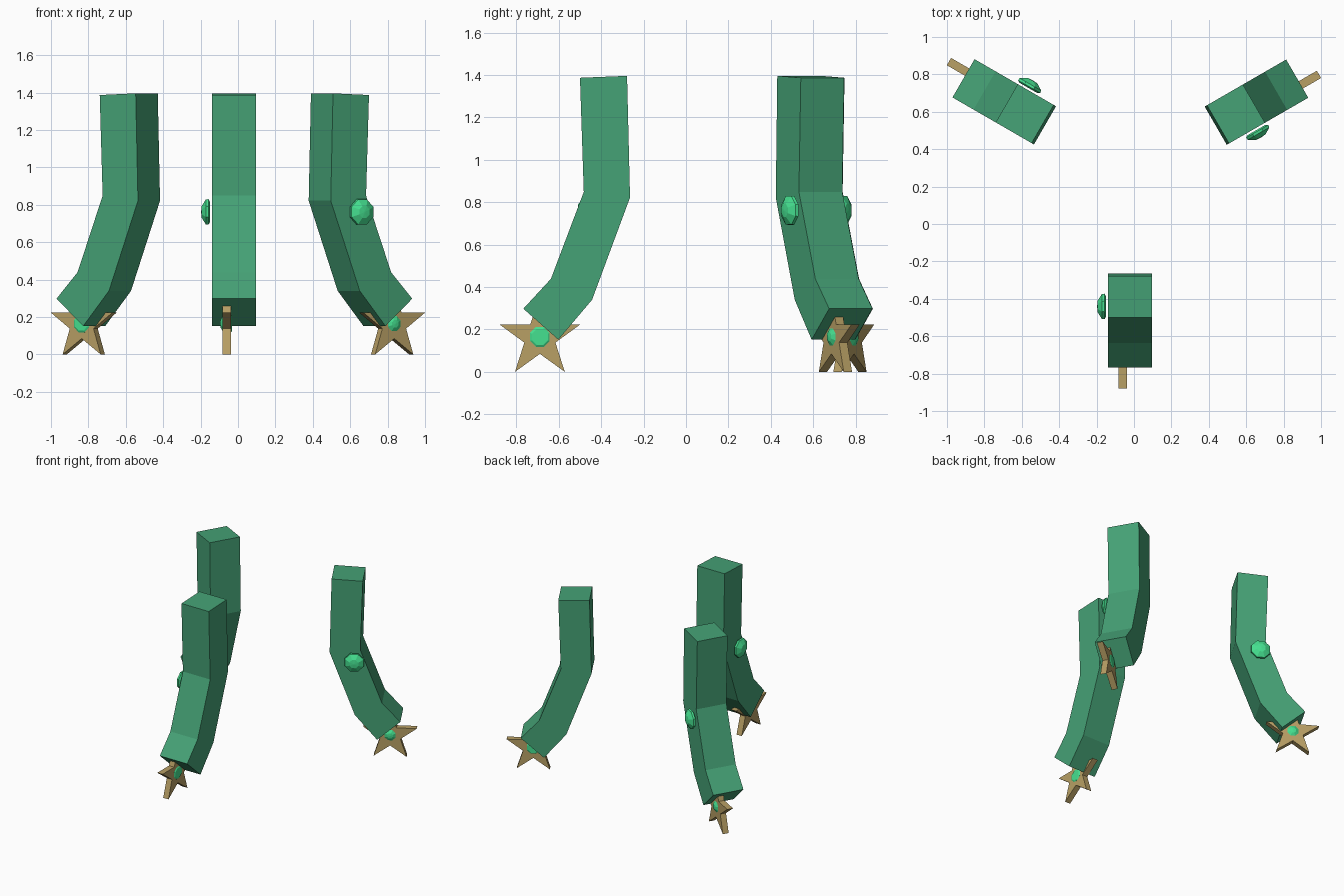
import bpy, bmesh
from math import sin, cos, pi, radians
from mathutils import Matrix, Vector

if "Cube" in bpy.data.objects:
    bpy.data.objects.remove(bpy.data.objects["Cube"])


def material(name, rgb):
    m = bpy.data.materials.new(name)
    m.diffuse_color = (*rgb, 1)
    m.use_nodes = True
    m.node_tree.nodes["Principled BSDF"].inputs["Base Color"].default_value = m.diffuse_color
    return m


LEG = material("leg_green", (0.06, 0.36, 0.18))
GEM = material("gem_green", (0.06, 0.75, 0.28))
GOLD = material("gold", (0.48, 0.35, 0.13))
HUB = Vector((-0.02, 0.263, 0))  # centre the three legs turn around


def loft(name, rings, mat, turn):
    """Skin closed rings of points, cap both ends, turn about the hub."""
    bm = bmesh.new()
    vs = [[bm.verts.new(p) for p in ring] for ring in rings]
    n = len(vs[0])
    for a, b in zip(vs, vs[1:]):
        for i in range(n):
            j = (i + 1) % n
            bm.faces.new((a[i], a[j], b[j], b[i]))
    bm.faces.new(vs[0][::-1])
    bm.faces.new(vs[-1])
    bmesh.ops.recalc_face_normals(bm, faces=bm.faces)
    rot = Matrix.Translation(HUB) @ Matrix.Rotation(turn, 4, 'Z') @ Matrix.Translation(-HUB)
    bm.transform(rot)
    me = bpy.data.meshes.new(name)
    bm.to_mesh(me)
    bm.free()
    me.materials.append(mat)
    ob = bpy.data.objects.new(name, me)
    bpy.context.collection.objects.link(ob)


def gem(name, x, y, z, s, turn):
    # eight-sided stud: flat back, wide girdle, small faceted tip facing -x
    prof = [(0.0, 0.06), (-0.008, 0.074), (-0.022, 0.072), (-0.044, 0.034), (-0.047, 0.004)]
    rings = [[(x + d * s, y + r * s * cos((k + .5) * pi / 4), z + r * s * sin((k + .5) * pi / 4))
              for k in range(8)] for d, r in prof]
    loft(name, rings, GEM, turn)


# bent leg cross-sections: (outer y, z), (inner y, z)
SECTIONS = [((-0.50, 1.387), (-0.278, 1.396)),
            ((-0.482, 0.849), (-0.264, 0.822)),
            ((-0.637, 0.439), (-0.443, 0.34)),
            ((-0.767, 0.298), (-0.602, 0.152))]
X0, X1 = -0.139, 0.097

for label, deg in (("front", 0), ("right", 120), ("left", -120)):
    t = radians(deg)
    # leg
    loft(label + "_leg",
         [[(X0, *o), (X1, *o), (X1, *i), (X0, *i)] for o, i in SECTIONS], LEG, t)
    # star foot
    star = []
    for k in range(10):
        r = 0.2 if k % 2 == 0 else 0.077
        star.append((-0.689 + r * sin(k * pi / 5), 0.162 + r * cos(k * pi / 5)))
    loft(label + "_star_foot", [[(x, *p) for p in star] for x in (-0.082, -0.037)], GOLD, t)
    # gems on the knee and the star
    gem(label + "_knee_gem", -0.15, -0.441, 0.762, 1.0, t)
    gem(label + "_star_gem", -0.031, -0.689, 0.165, 0.68 * 1.0, t)
    gem(label + "_star_gem_front", -0.066, -0.689, 0.165, 0.64, t)
